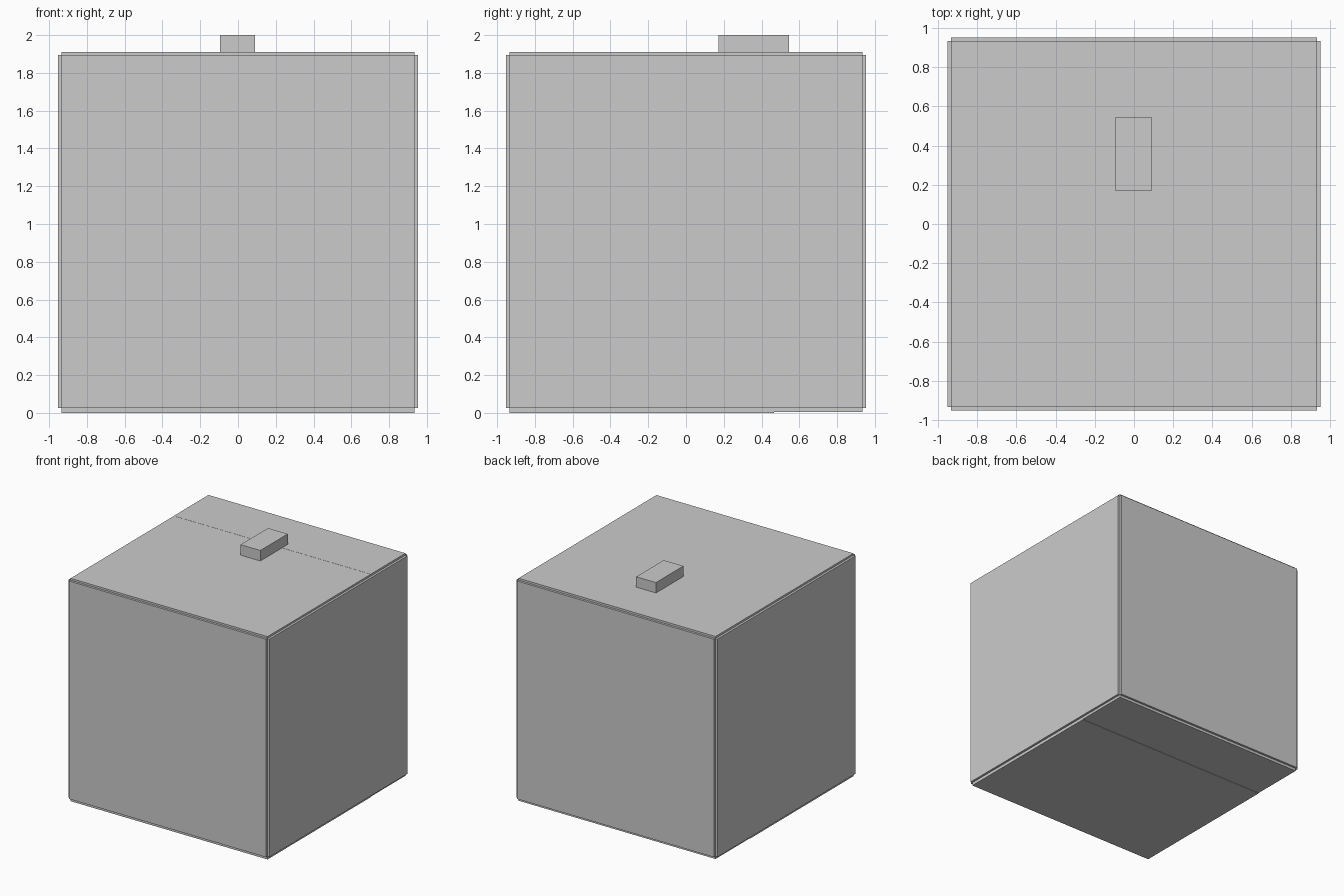
import bpy
import bmesh

if "Cube" in bpy.data.objects:
    bpy.data.objects.remove(bpy.data.objects["Cube"])

OUT = 0.953      # outer face distance from the centre
IN = 0.934       # half width of each panel
ZC = 0.96        # centre height of the cube
SEAM = 0.465     # seam across the panels near the back


def box(name, lo, hi):
    mesh = bpy.data.meshes.new(name)
    bm = bmesh.new()
    bmesh.ops.create_cube(bm, size=1)
    for v in bm.verts:
        v.co = [lo[i] if v.co[i] < 0 else hi[i] for i in range(3)]
    bm.to_mesh(mesh)
    bm.free()
    ob = bpy.data.objects.new(name, mesh)
    bpy.context.collection.objects.link(ob)
    return ob


# Front and back wall panels
z0, z1 = ZC - IN, ZC + IN
box("front_panel", (-IN, -OUT, z0), (IN, -IN, z1))
box("back_panel", (-IN, IN, z0), (IN, OUT, z1))

# Side panels, proud of the cube edges so that each corner is stepped
for side, name in ((-1, "left_panel"), (1, "right_panel")):
    a, b = sorted((side * IN, side * OUT))
    box(name, (a, -IN, z0), (b, IN, z1))

# Lid and base, each split at the seam; the front base half sits lowest
box("lid_front", (-IN, -IN, z1), (IN, SEAM, 1.91))
box("lid_back", (-IN, SEAM, z1), (IN, IN, 1.911))
box("base_front", (-IN, -IN, 0.0), (IN, SEAM, z0))
box("base_back", (-IN, SEAM, 0.004), (IN, IN, z0))

# Small block on the lid
box("top_block", (-0.096, 0.172, 1.905), (0.091, 0.544, 2.0))
